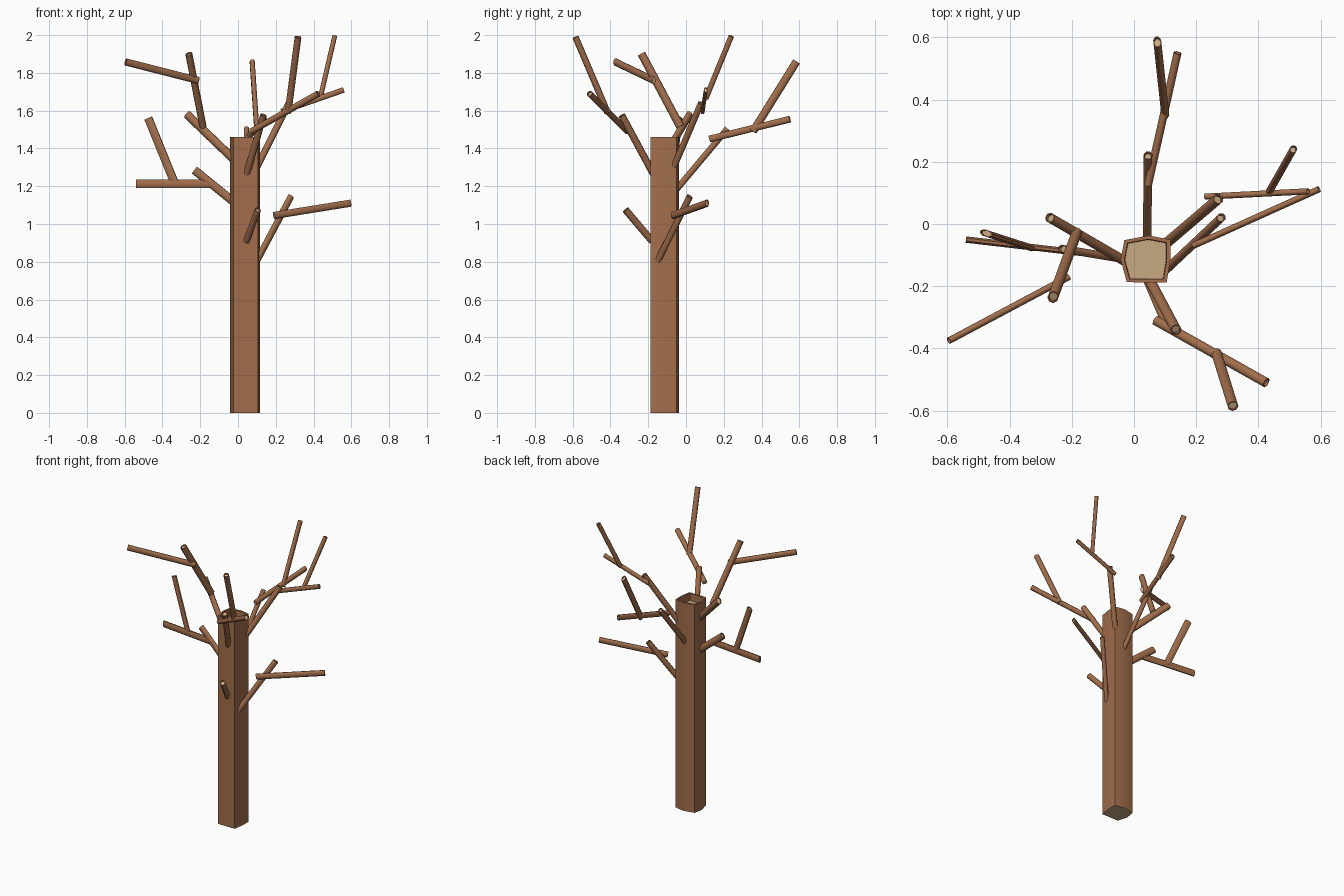
import bpy, bmesh, math
from mathutils import Vector

if "Cube" in bpy.data.objects:
    bpy.data.objects.remove(bpy.data.objects["Cube"])


def material(name, rgb):
    m = bpy.data.materials.new(name)
    m.diffuse_color = (*rgb, 1)
    m.use_nodes = True
    m.node_tree.nodes["Principled BSDF"].inputs["Base Color"].default_value = m.diffuse_color
    return m


BARK = material("brown bark", (0.36, 0.155, 0.072))
WOOD = material("pale cut wood", (0.58, 0.40, 0.23))


def limb(name, start, end, profile, rim, depth):
    """Sweep a profile (u, v) from start to end; the tip has a rim and a recessed pale core."""
    start, end = Vector(start), Vector(end)
    axis = (end - start).normalized()
    if abs(axis.z) > 0.999:
        side, up = Vector((1, 0, 0)), Vector((0, 1, 0))
    else:
        side = axis.cross(Vector((0, 0, 1))).normalized()
        up = side.cross(axis)
        if side.cross(up).dot(axis) < 0:
            up = -up
            profile = [(u, -v) for u, v in profile]
    bm = bmesh.new()

    def ring(centre, k):
        return [bm.verts.new(centre + side * u * k + up * v * k) for u, v in profile]

    rings = [ring(start, 1), ring(end, 1), ring(end, rim), ring(end - axis * depth, rim * 0.97)]
    n = len(profile)
    for a, b in zip(rings, rings[1:]):
        for i in range(n):
            j = (i + 1) % n
            bm.faces.new((a[i], a[j], b[j], b[i]))
    for loop in (rings[0][::-1], rings[-1]):
        bm.faces.new(loop).material_index = 1
    bmesh.ops.recalc_face_normals(bm, faces=bm.faces)
    me = bpy.data.meshes.new(name)
    bm.to_mesh(me)
    bm.free()
    me.materials.append(BARK)
    me.materials.append(WOOD)
    ob = bpy.data.objects.new(name, me)
    bpy.context.collection.objects.link(ob)
    bpy.ops.object.select_all(action='DESELECT')
    ob.select_set(True)
    bpy.context.view_layer.objects.active = ob
    bpy.ops.object.shade_smooth_by_angle(angle=math.radians(62))
    return ob


# Trunk: uneven rounded section with a hollow sawn top
trunk_profile = [(-0.08, 0.0), (-0.06, -0.072), (0.068, -0.073), (0.08, 0.0),
                 (0.08, 0.065), (0.01, 0.078), (-0.068, 0.063)]
limb("trunk", (0.037, -0.115, 0), (0.037, -0.115, 1.46), trunk_profile, 0.85, 0.05)

# Branches: name, start, end, width across, width upright
branches = [
    ("left_upper_branch", (-0.02, -0.125, 1.34), (-0.27, 0.02, 1.58), 0.032, 0.044),
    ("left_upper_fork", (-0.185, -0.03, 1.515), (-0.26, -0.235, 1.90), 0.034, 0.042),
    ("left_upper_twig", (-0.21, -0.17, 1.76), (-0.595, -0.375, 1.858), 0.022, 0.038),
    ("left_lower_branch", (-0.02, -0.115, 1.115), (-0.23, -0.08, 1.285), 0.026, 0.045),
    ("left_lower_fork", (-0.15, -0.095, 1.213), (-0.54, -0.05, 1.213), 0.021, 0.045),
    ("left_lower_twig", (-0.335, -0.075, 1.215), (-0.475, -0.03, 1.56), 0.022, 0.045),
    ("right_lower_branch", (0.10, -0.15, 0.805), (0.28, 0.02, 1.145), 0.028, 0.036),
    ("right_lower_fork", (0.19, -0.07, 1.045), (0.595, 0.112, 1.11), 0.021, 0.038),
    ("right_upper_branch", (0.10, -0.065, 1.30), (0.27, 0.08, 1.64), 0.034, 0.035),
    ("right_upper_fork", (0.23, 0.088, 1.595), (0.56, 0.105, 1.71), 0.020, 0.030),
    ("right_upper_twig", (0.435, 0.105, 1.665), (0.512, 0.24, 1.995), 0.024, 0.028),
    ("front_stub", (0.045, -0.18, 0.91), (0.105, -0.32, 1.075), 0.032, 0.036),
    ("front_branch", (0.045, -0.17, 1.26), (0.135, -0.34, 1.575), 0.034, 0.036),
    ("front_fork", (0.07, -0.31, 1.49), (0.425, -0.51, 1.69), 0.032, 0.032),
    ("front_twig", (0.265, -0.415, 1.59), (0.318, -0.585, 1.99), 0.034, 0.032),
    ("back_branch", (0.042, -0.07, 1.16), (0.045, 0.22, 1.505), 0.028, 0.034),
    ("back_fork", (0.045, 0.125, 1.45), (0.14, 0.55, 1.555), 0.026, 0.036),
    ("back_twig", (0.10, 0.355, 1.49), (0.075, 0.585, 1.86), 0.026, 0.042),
]
SIDES = 8
for name, start, end, w, h in branches:
    ellipse = [(w / 2 * math.cos(2 * math.pi * (i + 0.5) / SIDES) * 1.06,
                h / 2 * math.sin(2 * math.pi * (i + 0.5) / SIDES) * 1.06) for i in range(SIDES)]
    limb(name, start, end, ellipse, 0.78, 0.008)
